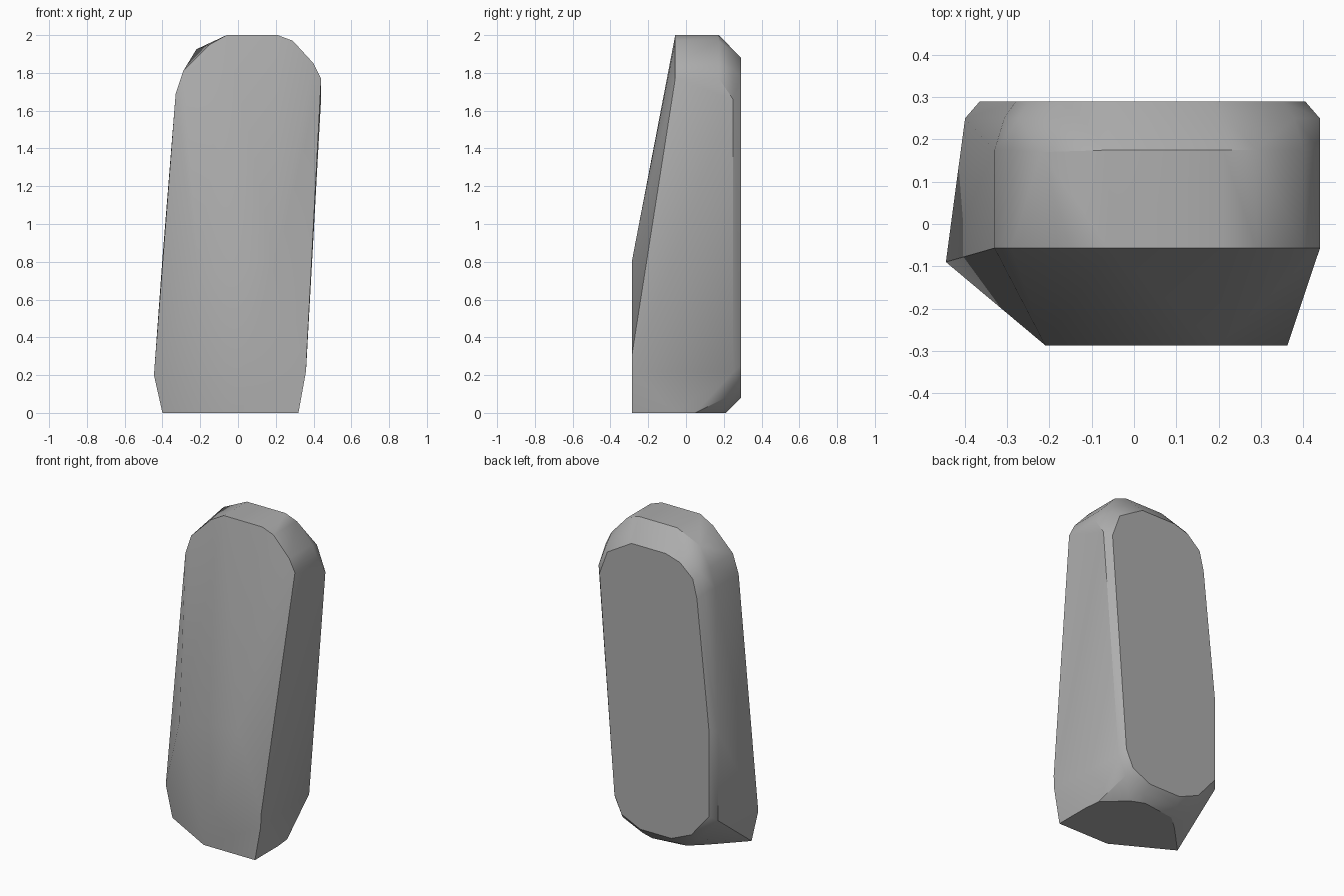
import bpy
import bmesh
from math import radians

# Remove the default cube
default_cube = bpy.data.objects.get("Cube")
if default_cube:
    bpy.data.objects.remove(default_cube, do_unlink=True)


def upright(outline, y):
    """Place an (x, z) outline on the vertical plane at depth y."""
    return [(x, y, z) for x, z in outline]


def grown(outline, centre, factor):
    """Scale an (x, z) outline about a centre."""
    cx, cz = centre
    fx, fz = factor
    return [(cx + (x - cx) * fx, cz + (z - cz) * fz) for x, z in outline]


def make_material(name, colour):
    material = bpy.data.materials.new(name)
    material.use_nodes = True
    material.diffuse_color = colour
    shader = material.node_tree.nodes["Principled BSDF"]
    shader.inputs["Base Color"].default_value = colour
    shader.inputs["Roughness"].default_value = 0.9
    return material


def make_stone(name, points, material):
    """Wrap chiselled outlines in one convex solid with crisp edges."""
    mesh = bpy.data.meshes.new(name)
    stone = bpy.data.objects.new(name, mesh)
    bpy.context.collection.objects.link(stone)

    bm = bmesh.new()
    for point in points:
        bm.verts.new(point)
    hull = bmesh.ops.convex_hull(bm, input=bm.verts[:], use_existing_faces=False)
    unused = set(hull["geom_interior"]) | set(hull["geom_unused"])
    loose = [item for item in unused if isinstance(item, bmesh.types.BMVert)]
    bmesh.ops.delete(bm, geom=loose, context="VERTS")

    # Merge the triangles of each flat facet
    bmesh.ops.dissolve_limit(bm, angle_limit=radians(1), verts=bm.verts[:],
                             edges=bm.edges[:])
    bmesh.ops.recalc_face_normals(bm, faces=bm.faces[:])
    bm.to_mesh(mesh)
    bm.free()

    mesh.materials.append(material)
    bpy.ops.object.select_all(action="DESELECT")
    stone.select_set(True)
    bpy.context.view_layer.objects.active = stone
    bpy.ops.object.shade_smooth_by_angle(angle=radians(30))
    return stone


# Flat rear face, and the wider ring that its chamfer runs into
rear = [(.405, 1.63), (.35, 1.78), (.18, 1.88), (-.06, 1.88), (-.16, 1.85),
        (-.25, 1.77), (-.28, 1.65), (-.365, .83), (-.365, .29), (-.24, .14),
        (-.1, .08), (.12, .08), (.25, .14), (.3, .25)]
rear_rim = grown(rear, centre=(.02, 1), factor=(1.09, 1.045))

# Rounded crown, carried from the front slope back to the rear chamfer
crown = [(.44, 1.77), (.4, 1.85), (.29, 1.97), (.21, 2), (-.06, 2),
         (-.15, 1.95), (-.29, 1.81), (-.33, 1.69)]

# Lower front face, below the slope
lower_front = [(-.21, .74), (.2, .8), (.363, .3), (.36, .22), (.32, 0),
               (-.04, 0)]

# Footprint resting on the ground
base = [(.32, -.06), (.31, .05), (.175, .175), (.09, .21), (-.13, .18),
        (-.22, .1), (-.4, -.087)]

# Bulge on the right flank and the back corner of the crown
flank = [(-.445, -.09, .2), (-.22, .17, 1.925)]

points = (upright(rear, .29) + upright(rear_rim, .25)
          + upright(crown, -.057) + upright(crown, .175)
          + upright(lower_front, -.287)
          + [(x, y, 0) for x, y in base] + flank)

stone_grey = make_material("stone grey", (.42, .42, .42, 1))
make_stone("standing_stone", points, stone_grey)
